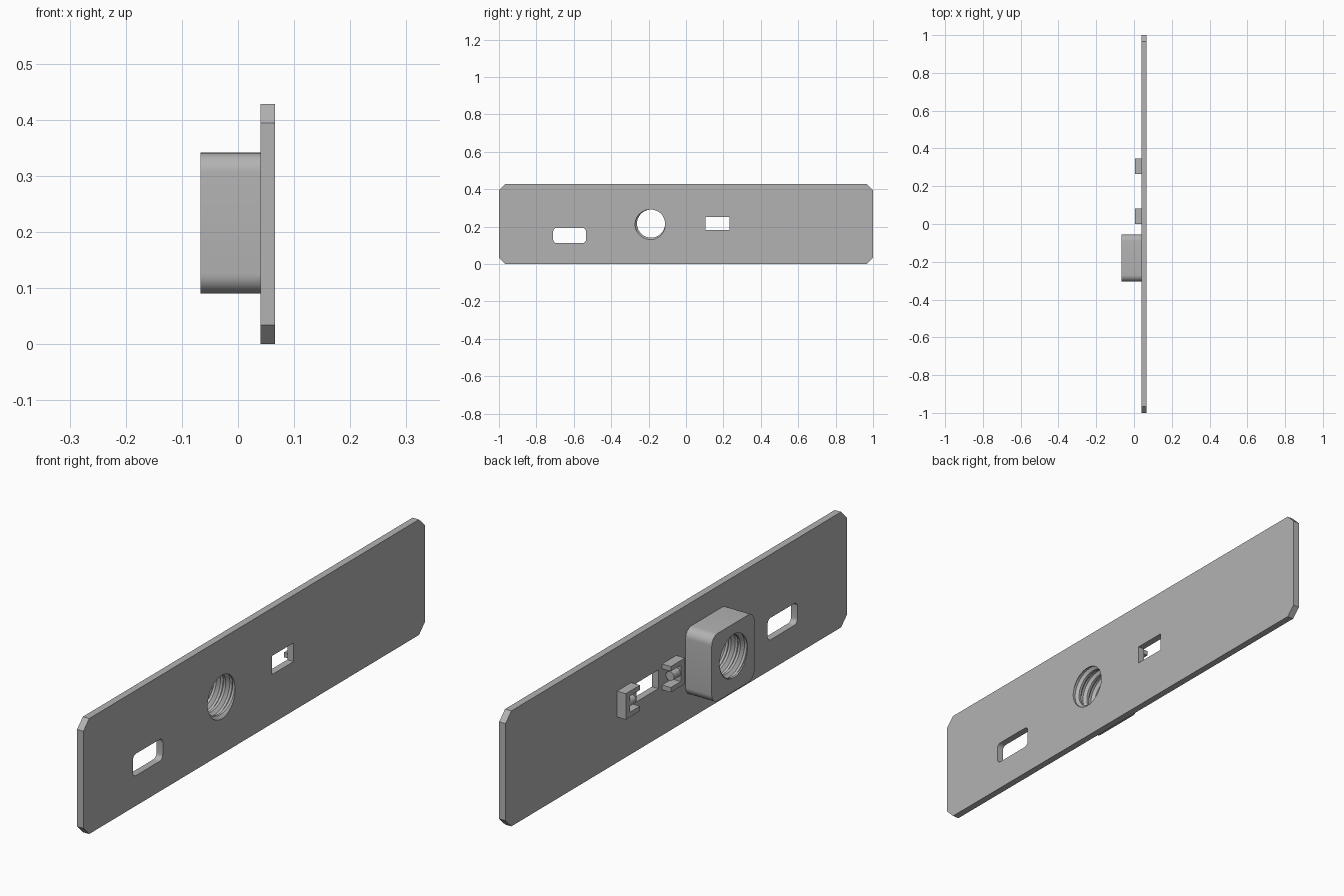
import bpy, bmesh
from math import sin, cos, pi, radians
from mathutils import Matrix

if "Cube" in bpy.data.objects:
    bpy.data.objects.remove(bpy.data.objects["Cube"])

grey = bpy.data.materials.new("plain grey")
grey.use_nodes = True
colour = (0.45, 0.45, 0.45, 1)
grey.diffuse_color = colour
grey.node_tree.nodes["Principled BSDF"].inputs["Base Color"].default_value = colour


def finish(name, bm):
    bmesh.ops.recalc_face_normals(bm, faces=bm.faces)
    mesh = bpy.data.meshes.new(name)
    bm.to_mesh(mesh)
    bm.free()
    mesh.materials.append(grey)
    obj = bpy.data.objects.new(name, mesh)
    bpy.context.collection.objects.link(obj)
    return obj


def prism(name, outline, x0, x1):
    """Extrude a y-z outline from x0 to x1."""
    bm = bmesh.new()
    face = bm.faces.new([bm.verts.new((x0, y, z)) for y, z in outline])
    grown = bmesh.ops.extrude_face_region(bm, geom=[face])["geom"]
    moved = [v for v in grown if isinstance(v, bmesh.types.BMVert)]
    bmesh.ops.translate(bm, verts=moved, vec=(x1 - x0, 0, 0))
    return finish(name, bm)


def rounded(y0, y1, z0, z1, r, steps):
    """Rectangle with rounded corners, or chamfered ones for one step."""
    corners = [(y1 - r, z1 - r), (y0 + r, z1 - r), (y0 + r, z0 + r), (y1 - r, z0 + r)]
    return [(cy + r * cos((q + s / steps) * pi / 2), cz + r * sin((q + s / steps) * pi / 2))
            for q, (cy, cz) in enumerate(corners) for s in range(steps + 1)]


def thread_cutter(cy, cz, pitch, radii, start, turns, sides=48):
    """Solid screw: a sheared grid whose seam joins one pitch further on."""
    bm = bmesh.new()
    p = len(radii)
    rows = turns * p
    grid = [[bm.verts.new((start + pitch * (j / p + i / sides),
                           cy + radii[j % p] * cos(2 * pi * i / sides),
                           cz + radii[j % p] * sin(2 * pi * i / sides)))
             for j in range(rows + 1)] for i in range(sides)]
    for i in range(sides):
        last = i == sides - 1
        shift = p if last else 0
        nxt = grid[(i + 1) % sides]
        for j in range(rows - shift):
            bm.faces.new((grid[i][j], nxt[j + shift], nxt[j + 1 + shift], grid[i][j + 1]))
    bmesh.ops.holes_fill(bm, edges=[e for e in bm.edges if e.is_boundary])
    bmesh.ops.triangulate(bm, faces=[f for f in bm.faces if len(f.verts) > 4])
    return finish("thread_cutter", bm)


def cut(obj, cutters):
    for c in cutters:
        c.hide_render = True
        mod = obj.modifiers.new("cut", "BOOLEAN")
        mod.operation = "DIFFERENCE"
        mod.solver = "EXACT"
        mod.object = c
    graph = bpy.context.evaluated_depsgraph_get()
    mesh = bpy.data.meshes.new_from_object(obj.evaluated_get(graph))
    obj.modifiers.clear()
    obj.data = mesh


# Face plate and nut block
plate = prism("face_plate", rounded(-1, 1, 0, 0.428, 0.034, 1), 0.04, 0.066)
block = prism("nut_block", rounded(-0.305, -0.055, 0.09, 0.341, 0.035, 8), -0.067, 0.04)

# Threaded bore, rounded slot and square window
pitch = 0.038
bore = thread_cutter(-0.187, 0.216, pitch, (0.075, 0.075, 0.086, 0.086),
                     0.066 - 5.265 * pitch, 8)
slot = prism("slot_cutter", rounded(-0.71, -0.535, 0.112, 0.193, 0.018, 6), 0, 0.1)
window = prism("window_cutter", [(0.105, 0.182), (0.232, 0.182), (0.232, 0.251), (0.105, 0.251)], 0, 0.1)
cut(plate, [bore, slot, window])
cut(block, [bore])
for c in (bore, slot, window):
    bpy.data.objects.remove(c)

# Two C-shaped clips that face each other, each with a round pin
smooth = [plate, block]
low, high, wall = 0.169, 0.265, 0.018
for side, back, d in (("right", 0.0, 1), ("left", 0.347, -1)):
    tip, inner = back + d * 0.083, back + d * 0.025
    prism(side + "_clip", [(back, low), (tip, low), (tip, low + wall), (inner, low + wall),
                           (inner, high - wall), (tip, high - wall), (tip, high), (back, high)],
          0.004, 0.04)
    bm = bmesh.new()
    bmesh.ops.create_cone(bm, cap_ends=True, segments=24, radius1=0.017, radius2=0.017, depth=0.04,
                          matrix=Matrix.Translation((0.022, inner + d * 0.018, 0.217))
                          @ Matrix.Rotation(pi / 2, 4, "X"))
    smooth.append(finish(side + "_clip_pin", bm))

# Smooth the round surfaces and keep the edges crisp
bpy.ops.object.select_all(action="DESELECT")
for obj in smooth:
    obj.select_set(True)
bpy.context.view_layer.objects.active = plate
bpy.ops.object.shade_smooth_by_angle(angle=radians(30))
